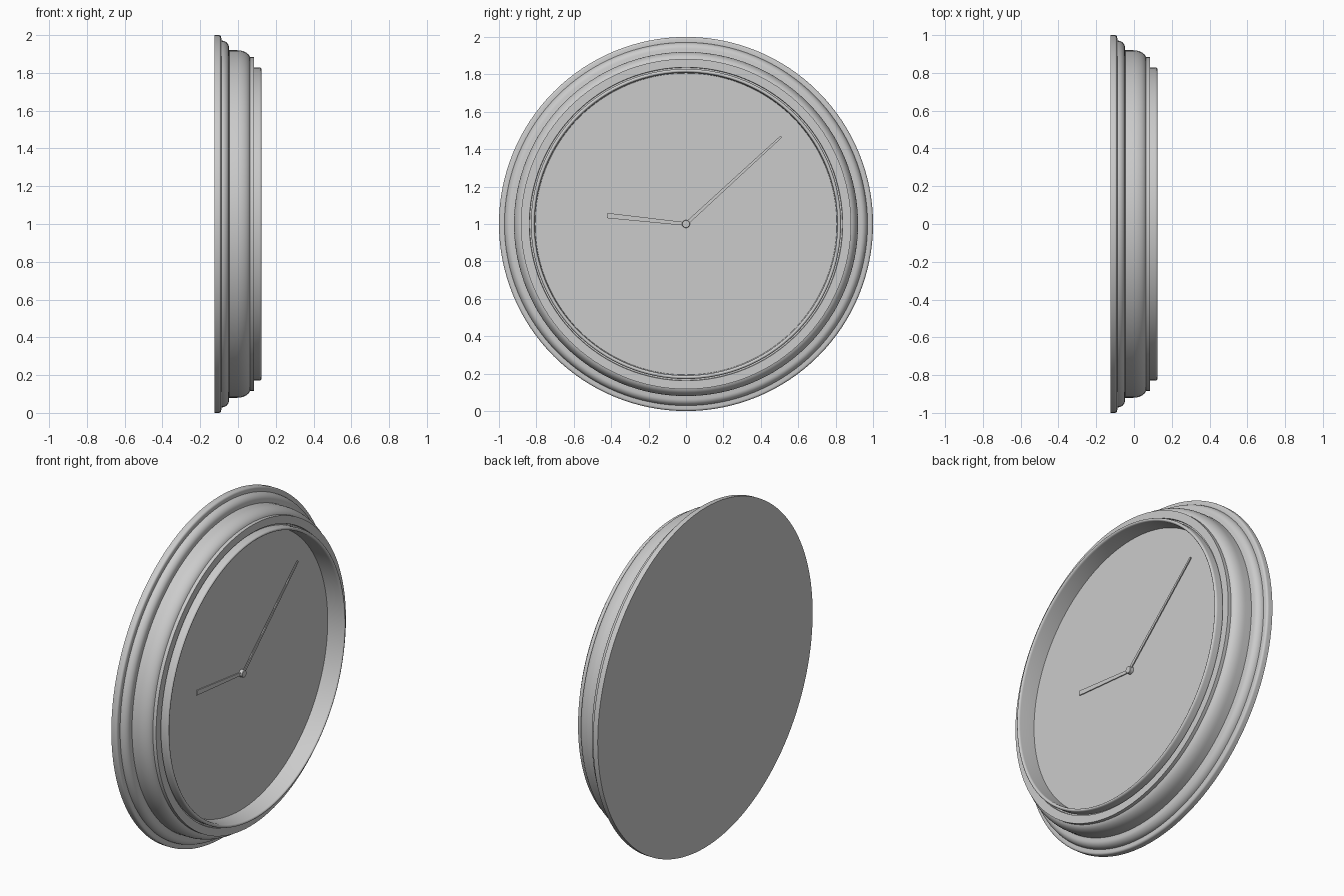
import bpy, bmesh, math
from mathutils import Matrix, Vector

cube = bpy.data.objects.get("Cube")
if cube:
    bpy.data.objects.remove(cube, do_unlink=True)

grey = bpy.data.materials.new("plain_grey")
grey.use_nodes = True
colour = (0.6, 0.6, 0.6, 1)
grey.diffuse_color = colour
grey.node_tree.nodes["Principled BSDF"].inputs["Base Color"].default_value = colour

CENTRE = Vector((0, 0, 1))
FACE_X = 0.02


def finish(name, bm, angle=30):
    bmesh.ops.recalc_face_normals(bm, faces=bm.faces)
    mesh = bpy.data.meshes.new(name)
    bm.to_mesh(mesh)
    bm.free()
    mesh.materials.append(grey)
    obj = bpy.data.objects.new(name, mesh)
    obj.location = CENTRE
    bpy.context.collection.objects.link(obj)
    bpy.ops.object.select_all(action='DESELECT')
    obj.select_set(True)
    bpy.context.view_layer.objects.active = obj
    bpy.ops.object.shade_smooth_by_angle(angle=math.radians(angle))
    return obj


def lathe(name, profile, steps=128):
    """Spin (x, radius) points round the x axis; ends on the axis close up."""
    bm = bmesh.new()
    verts = [bm.verts.new((x, 0, r)) for x, r in profile]
    edges = [bm.edges.new(pair) for pair in zip(verts, verts[1:])]
    bmesh.ops.spin(bm, geom=verts + edges, cent=(0, 0, 0), axis=(1, 0, 0),
                   angle=math.tau, steps=steps)
    bmesh.ops.remove_doubles(bm, verts=bm.verts, dist=1e-5)
    return finish(name, bm)


def arc(cx, cr, rx, rr, start, end, n=8):
    """Elliptical run of profile points, angles in degrees."""
    angles = [math.radians(start + (end - start) * i / n) for i in range(n + 1)]
    return [(cx + rx * math.cos(a), cr + rr * math.sin(a)) for a in angles]


# Moulded wooden case with a flat back
case = [(-0.125, 0), (-0.125, 1.0)]
case += arc(-0.101, 0.988, 0.012, 0.012, 90, 0, 5)      # rounded outer lip
case += [(-0.088, 0.975)]
case += arc(-0.088, 0.935, 0.04, 0.036, 90, 0)          # quarter-round step
case += [(-0.046, 0.92)]
case += arc(-0.005, 0.875, 0.07, 0.045, 90, 10)         # main swelling
case += [(0.068, 0.883), (0.085, 0.883), (0.085, 0.838), (0.075, 0.836),
         (0.075, 0.81), (FACE_X - 0.01, 0.81), (FACE_X - 0.01, 0)]
lathe("case", case)

# Raised bezel around the dial
bezel = [(0.07, 0.81), (0.07, 0.829), (0.112, 0.829)]
bezel += arc(0.112, 0.8195, 0.0125, 0.0095, 90, -90, 8)
bezel += [(FACE_X - 0.005, 0.806), (FACE_X - 0.005, 0.815)]
lathe("bezel", bezel)

# Flat dial
lathe("dial", [(FACE_X - 0.008, 0), (FACE_X - 0.008, 0.809), (FACE_X, 0.809), (FACE_X, 0)])


def hand(name, tip_y, tip_z, root_width, tip_width, x):
    """Thin tapered bar from the hub to its tip."""
    length = math.hypot(tip_y, tip_z)
    bm = bmesh.new()
    bmesh.ops.create_cube(bm, size=1)
    for v in bm.verts:
        width = tip_width if v.co.y > 0 else root_width
        v.co = (x + v.co.x * 0.006, (v.co.y + 0.5) * length, v.co.z * width)
    bm.transform(Matrix.Rotation(math.atan2(tip_z, tip_y), 4, 'X'))
    return finish(name, bm)


hand("hour_hand", -0.42, 0.045, 0.018, 0.028, FACE_X + 0.006)
hand("minute_hand", 0.51, 0.468, 0.018, 0.012, FACE_X + 0.013)

# Centre hub
lathe("hub", [(FACE_X - 0.002, 0), (FACE_X - 0.002, 0.021), (FACE_X + 0.02, 0.021),
              (FACE_X + 0.022, 0.019), (FACE_X + 0.022, 0)], 32)
